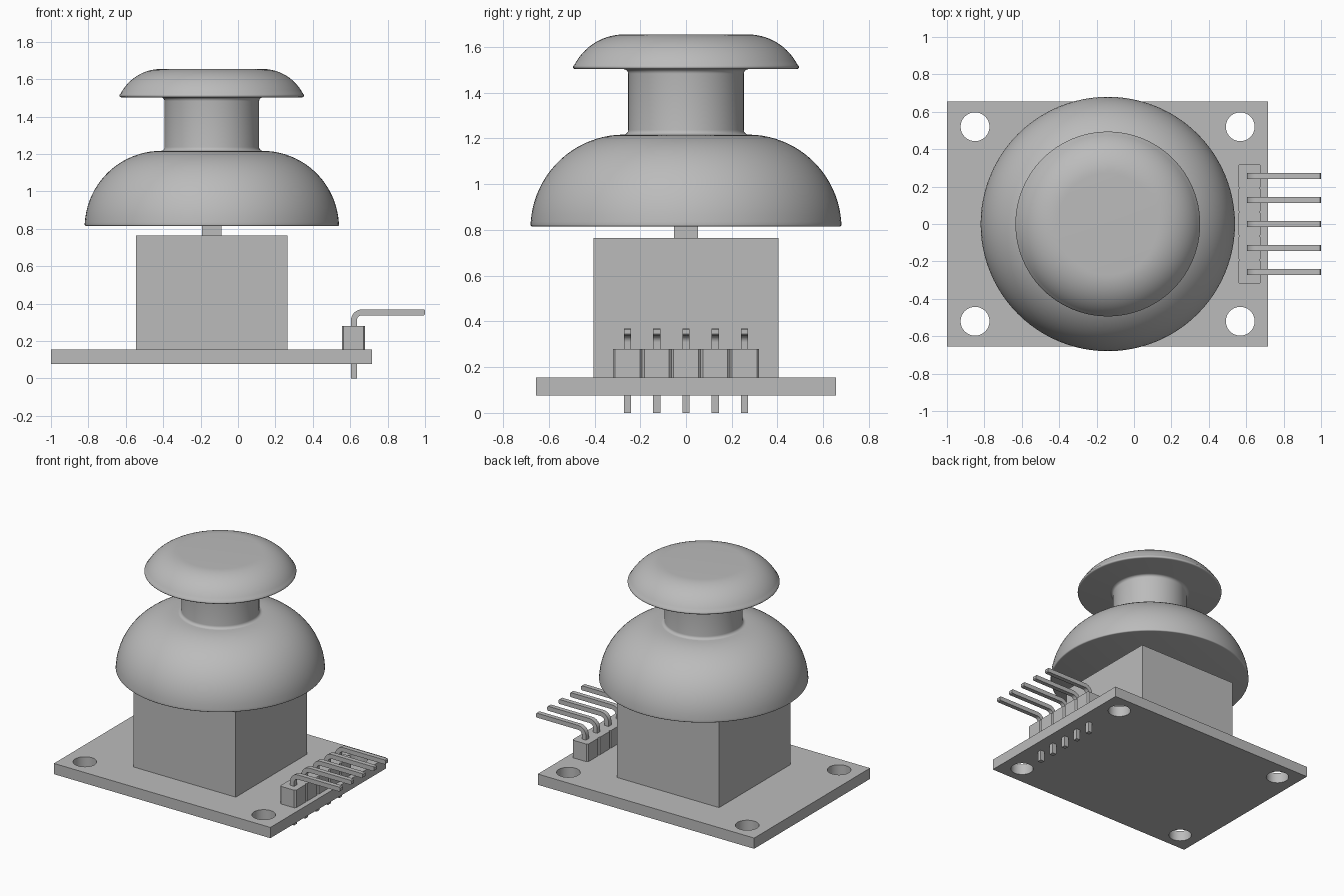
import bpy, bmesh
from math import sin, cos, pi, radians

if "Cube" in bpy.data.objects:
    bpy.data.objects.remove(bpy.data.objects["Cube"])

grey = bpy.data.materials.new("plain_grey")
grey.use_nodes = True
GREY = (0.5, 0.5, 0.5, 1)
grey.diffuse_color = GREY
grey.node_tree.nodes["Principled BSDF"].inputs["Base Color"].default_value = GREY

AXIS_X = -0.14      # centre line of the stick


def make_object(name, bm):
    bmesh.ops.recalc_face_normals(bm, faces=bm.faces)
    mesh = bpy.data.meshes.new(name)
    bm.to_mesh(mesh)
    bm.free()
    mesh.materials.append(grey)
    obj = bpy.data.objects.new(name, mesh)
    bpy.context.collection.objects.link(obj)
    return obj


def smooth(obj, angle=35):
    bpy.ops.object.select_all(action='DESELECT')
    obj.select_set(True)
    bpy.context.view_layer.objects.active = obj
    bpy.ops.object.shade_smooth_by_angle(angle=radians(angle))


def box(name, x0, x1, y0, y1, z0, z1):
    bm = bmesh.new()
    bmesh.ops.create_cube(bm, size=1)
    for v in bm.verts:
        v.co = ((x0 + x1) / 2 + v.co.x * (x1 - x0),
                (y0 + y1) / 2 + v.co.y * (y1 - y0),
                (z0 + z1) / 2 + v.co.z * (z1 - z0))
    return make_object(name, bm)


def prism(name, points, offset):
    """Extrude a closed planar outline along an offset."""
    bm = bmesh.new()
    face = bm.faces.new([bm.verts.new(p) for p in points])
    new = bmesh.ops.extrude_face_region(bm, geom=[face])["geom"]
    bmesh.ops.translate(bm, vec=offset, verts=[g for g in new if isinstance(g, bmesh.types.BMVert)])
    return make_object(name, bm)


def arc(cx, cz, r, start, end, steps):
    angles = [radians(start + (end - start) * i / steps) for i in range(steps + 1)]
    return [(cx + r * cos(a), cz + r * sin(a)) for a in angles]


def lathe(name, profile, segments=96):
    """Spin an (r, z) profile that starts and ends on the axis."""
    bm = bmesh.new()
    verts = [bm.verts.new((r, 0, z)) for r, z in profile]
    edges = [bm.edges.new(pair) for pair in zip(verts, verts[1:])]
    bmesh.ops.spin(bm, geom=verts + edges, cent=(0, 0, 0), axis=(0, 0, 1),
                   angle=2 * pi, steps=segments, use_duplicate=False)
    bmesh.ops.remove_doubles(bm, verts=bm.verts, dist=0.0001)
    bmesh.ops.translate(bm, vec=(AXIS_X, 0, 0), verts=bm.verts)
    obj = make_object(name, bm)
    smooth(obj)
    return obj


# Circuit board with four mounting holes
board = box("circuit_board", -1, 0.716, -0.656, 0.656, 0.077, 0.154)
bm = bmesh.new()
for x in (-0.85, 0.568):
    for y in (-0.52, 0.52):
        hole = bmesh.ops.create_cone(bm, cap_ends=True, segments=48, radius1=0.077,
                                     radius2=0.077, depth=0.4)
        bmesh.ops.translate(bm, vec=(x, y, 0.1), verts=hole["verts"])
cutter = make_object("hole_cutter", bm)
cutter.hide_render = True
cut = board.modifiers.new("holes", 'BOOLEAN')
cut.object = cutter
cut.operation = 'DIFFERENCE'
cut.solver = 'EXACT'
bpy.context.view_layer.objects.active = board
bpy.ops.object.modifier_apply(modifier=cut.name)
bpy.data.objects.remove(cutter)
smooth(board)

# Sensor housing and the short shaft above it
box("sensor_housing", -0.545, 0.265, -0.404, 0.404, 0.154, 0.764)
box("shaft", AXIS_X - 0.052, AXIS_X + 0.052, -0.052, 0.052, 0.764, 0.82)

# Thumb stick: dome skirt, filleted neck and rounded cap
profile = [(0, 0.815), (0.672, 0.815)]
profile += arc(0.672, 0.823, 0.008, -60, 0, 3)
profile += arc(0.27, 0.807, 0.41, 4, 90, 20)
profile += arc(0.273, 1.237, 0.02, 270, 180, 5)
profile += arc(0.273, 1.483, 0.02, 180, 90, 5)
profile += [(0.482, 1.503)]
profile += arc(0.484, 1.513, 0.01, -60, 20, 4)
profile += arc(0.27, 1.41, 0.245, 28, 90, 14)
profile += [(0, 1.655)]
lathe("thumb_stick", profile)

# Five pin header: chamfered plastic blocks and right-angle pins
PITCH, BEND_X, PIN_Z, HALF = 0.128, 0.619, 0.354, 0.016
X0, X1, C = 0.555, 0.68, 0.01
for i in range(-2, 3):
    y = i * PITCH
    y0, y1 = y - PITCH / 2, y + PITCH / 2
    outline = [(X0 + C, y0), (X1 - C, y0), (X1, y0 + C), (X1, y1 - C),
               (X1 - C, y1), (X0 + C, y1), (X0, y1 - C), (X0, y0 + C)]
    prism(f"header_block_{i + 3}", [(px, py, 0.154) for px, py in outline], (0, 0, 0.126))

    inner, outer = 0.03, 0.03 + 2 * HALF
    cx, cz = BEND_X + HALF + inner, PIN_Z - HALF - inner
    side = [(BEND_X + HALF, 0), (BEND_X - HALF, 0)]
    side += arc(cx, cz, outer, 180, 90, 8)
    side += [(0.994, PIN_Z + HALF), (1, PIN_Z + HALF - 0.006),
             (1, PIN_Z - HALF + 0.006), (0.994, PIN_Z - HALF)]
    side += arc(cx, cz, inner, 90, 180, 8)
    pin = prism(f"header_pin_{i + 3}", [(px, y - HALF, pz) for px, pz in side], (0, 2 * HALF, 0))
    smooth(pin, 30)
